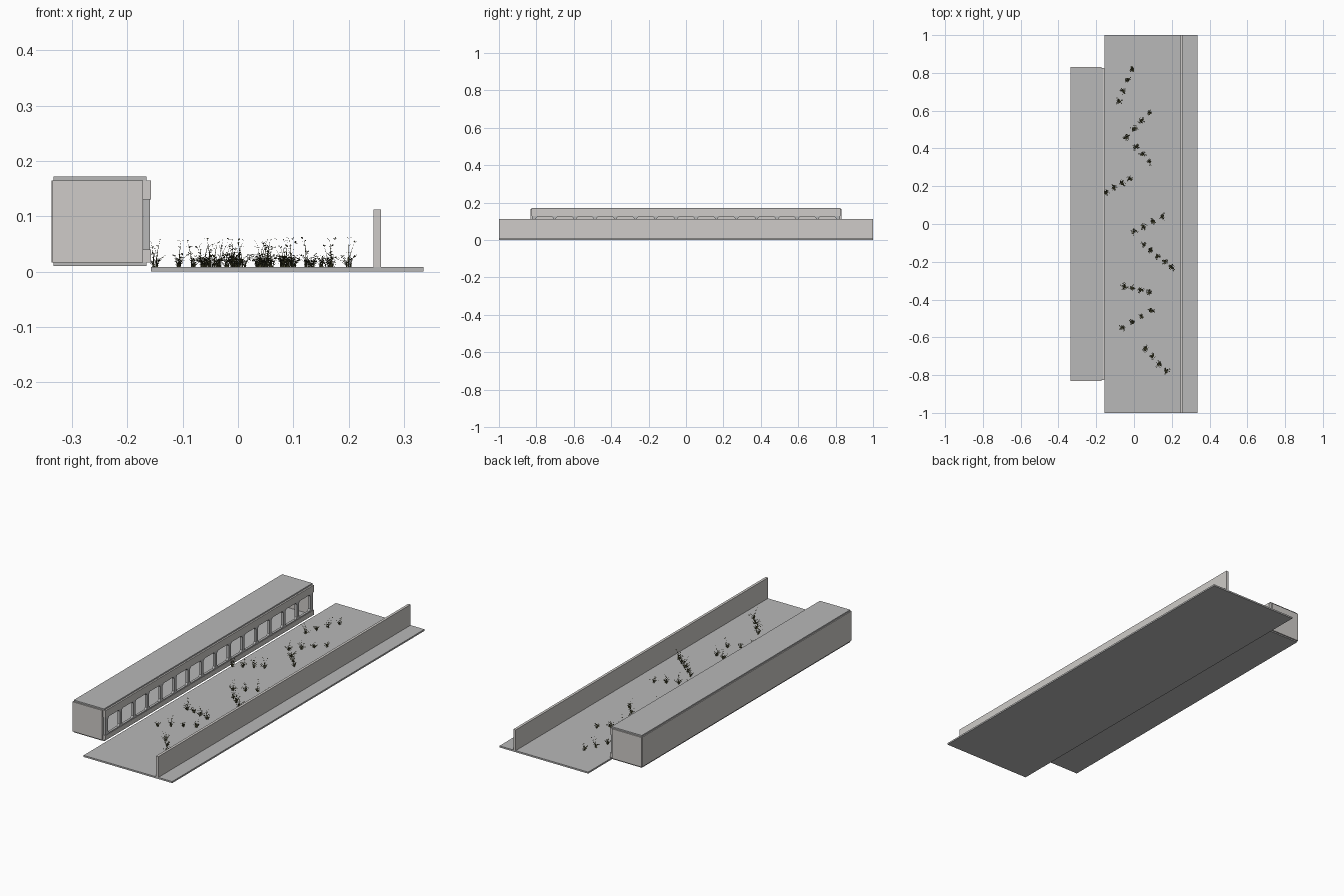
import bpy, bmesh, math, random
from mathutils import Vector

cube = bpy.data.objects.get("Cube")
if cube:
    bpy.data.objects.remove(cube, do_unlink=True)
random.seed(7)


def material(name, rgb):
    m = bpy.data.materials.new(name)
    m.use_nodes = True
    m.diffuse_color = (*rgb, 1)
    m.node_tree.nodes["Principled BSDF"].inputs["Base Color"].default_value = (*rgb, 1)
    return m


WALL = material("warm light grey", (0.62, 0.60, 0.58))
SLAB = material("mid grey", (0.48, 0.48, 0.48))
LEAF = material("dark olive", (0.06, 0.06, 0.025))


def finish(name, bm, mat):
    mesh = bpy.data.meshes.new(name)
    bm.to_mesh(mesh)
    bm.free()
    mesh.materials.append(mat)
    obj = bpy.data.objects.new(name, mesh)
    bpy.context.collection.objects.link(obj)
    return obj


def box(name, x, y, z, mat):
    bm = bmesh.new()
    bmesh.ops.create_cube(bm, size=1)
    for v in bm.verts:
        for i, (lo, hi) in enumerate((x, y, z)):
            v.co[i] = hi if v.co[i] > 0 else lo
    return finish(name, bm, mat)


# Ground and boundary wall
box("ground_slab", (-0.157, 0.335), (-1, 1), (0, 0.008), SLAB)
box("boundary_wall", (0.245, 0.258), (-1, 1), (0.008, 0.112), WALL)

# Long building shell
LEN = 0.826
box("building_floor", (-0.333, -0.165), (-LEN, LEN), (0.01, 0.017), SLAB)
box("building_roof", (-0.333, -0.165), (-LEN, LEN), (0.165, 0.172), SLAB)
box("back_wall", (-0.337, -0.327), (-LEN, LEN), (0.016, 0.165), WALL)
box("window_sill_band", (-0.173, -0.157), (-LEN, LEN), (0.016, 0.04), WALL)
box("window_head_band", (-0.173, -0.157), (-LEN, LEN), (0.13, 0.165), WALL)
for side, s in (("front", -1), ("rear", 1)):
    box(side + "_end_wall", (-0.335, -0.172), sorted((s * 0.82, s * 0.832)), (0.016, 0.165), WALL)
    box(side + "_end_post", (-0.171, -0.159), sorted((s * 0.81, s * 0.823)), (0.04, 0.13), SLAB)

# Row of window frames with clipped corners
BAYS, PITCH = 15, 0.108


def clipped_loop(half_w, z0, z1, clip):
    return [(half_w - clip, z0), (half_w, z0 + clip), (half_w, z1 - clip), (half_w - clip, z1),
            (clip - half_w, z1), (-half_w, z1 - clip), (-half_w, z0 + clip), (clip - half_w, z0)]


bm = bmesh.new()
outer = clipped_loop(PITCH / 2, 0.04, 0.13, 0.0005)
inner = clipped_loop(0.046, 0.044, 0.126, 0.009)
rings = [[bm.verts.new((-0.171, y, z)) for y, z in ring] for ring in (outer, inner)]
for i in range(8):
    j = (i + 1) % 8
    bm.faces.new((rings[0][i], rings[0][j], rings[1][j], rings[1][i]))
ext = bmesh.ops.extrude_face_region(bm, geom=bm.faces[:])
for v in ext["geom"]:
    if isinstance(v, bmesh.types.BMVert):
        v.co.x = -0.159
bmesh.ops.recalc_face_normals(bm, faces=bm.faces[:])
frames = finish("window_frames", bm, SLAB)
frames.location.y = -PITCH * (BAYS - 1) / 2
row = frames.modifiers.new("row", "ARRAY")
row.count = BAYS
row.use_relative_offset = False
row.use_constant_offset = True
row.constant_offset_displace = (0, PITCH, 0)


# Weeds: thin bent stems carrying small leaves
def stem(bm, base, angle, length, lean):
    out = Vector((math.cos(angle), math.sin(angle), 0))
    side = Vector((-out.y, out.x, 0))
    steps = 4
    last = None
    for k in range(steps + 1):
        t = k / steps
        p = base + out * lean * t * t + Vector((0, 0, length * t))
        w = side * 0.0012 * (1.1 - t)
        pair = bm.verts.new(p - w), bm.verts.new(p + w)
        if last:
            bm.faces.new((last[0], last[1], pair[1], pair[0]))
            for turn in (-1, 1):
                a = angle + turn * random.uniform(0.5, 1.8)
                d = Vector((math.cos(a), math.sin(a), random.uniform(-0.2, 0.7)))
                d *= random.uniform(0.004, 0.008)
                n = Vector((-d.y, d.x, 0)) * 0.3
                mid = p + d * 0.5
                bm.faces.new([bm.verts.new(q) for q in (p, mid + n, p + d, mid - n)])
        last = pair


def clump(bm, x, y):
    for i in range(9):
        angle = i * math.tau / 9 + random.uniform(-0.4, 0.4)
        base = Vector((x + random.uniform(-0.004, 0.004), y + random.uniform(-0.004, 0.004), 0.008))
        tall = random.random() < 0.2
        length = random.uniform(0.03, 0.052) if tall else random.uniform(0.01, 0.022)
        stem(bm, base, angle, length, random.uniform(0.006, 0.018))


ROWS = [((-0.01, 0.82), (-0.08, 0.65), 4), ((0.08, 0.59), (-0.04, 0.46), 4),
        ((0.01, 0.41), (0.08, 0.33), 3), ((-0.02, 0.24), (-0.15, 0.17), 4),
        ((0.15, 0.04), (0.00, -0.04), 4), ((0.05, -0.11), (0.20, -0.23), 5),
        ((-0.05, -0.33), (0.08, -0.36), 4), ((0.09, -0.46), (-0.06, -0.55), 4),
        ((0.06, -0.66), (0.17, -0.78), 4)]
for r, (start, end, count) in enumerate(ROWS):
    bm = bmesh.new()
    for k in range(count):
        x, y = Vector(start).lerp(Vector(end), k / (count - 1))
        clump(bm, x, y)
    finish(f"weed_row_{r + 1}", bm, LEAF)
